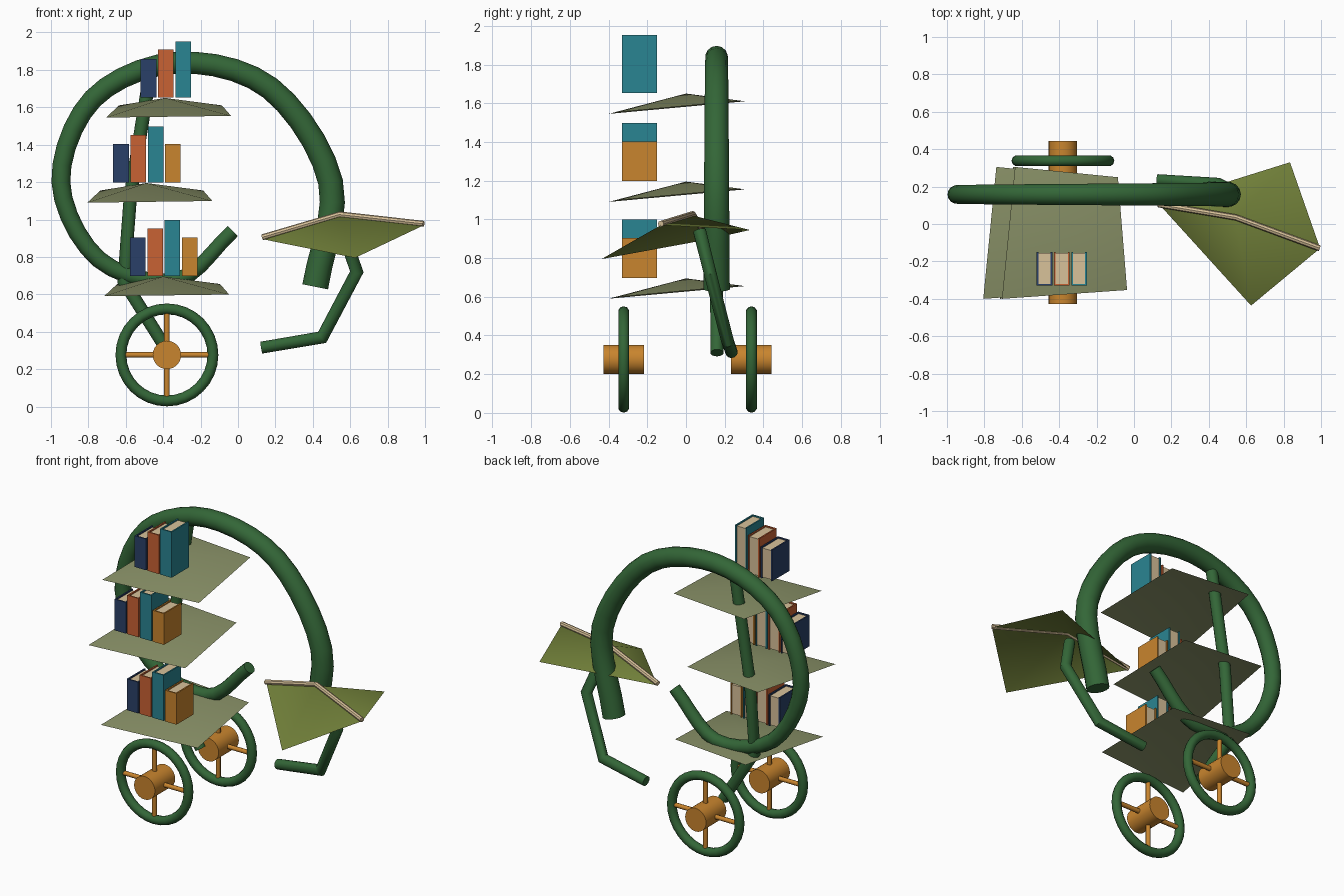
import bpy, bmesh, math
from mathutils import Vector, Matrix

if "Cube" in bpy.data.objects:
    bpy.data.objects.remove(bpy.data.objects["Cube"])


def material(name, hex_code):
    def lin(i):
        c = int(hex_code[i:i + 2], 16) / 255
        return c / 12.92 if c <= 0.04045 else ((c + 0.055) / 1.055) ** 2.4
    m = bpy.data.materials.new(name)
    m.diffuse_color = (lin(0), lin(2), lin(4), 1)
    m.use_nodes = True
    m.node_tree.nodes["Principled BSDF"].inputs["Base Color"].default_value = m.diffuse_color
    return m


GREEN = material("vine green", "336637")
SAGE = material("sage shelf", "8A9268")
OLIVE = material("olive leaf", "72813A")
CREAM = material("cream pages", "D9C29A")
NAVY = material("navy", "2A4068")
RUST = material("rust orange", "C96234")
TEAL = material("teal", "2A8592")
OCHRE = material("ochre", "C9852E")


def finish(name, bm, mats, smooth=True, angle=40):
    bmesh.ops.recalc_face_normals(bm, faces=bm.faces)
    me = bpy.data.meshes.new(name)
    bm.to_mesh(me)
    bm.free()
    for m in mats:
        me.materials.append(m)
    ob = bpy.data.objects.new(name, me)
    bpy.context.collection.objects.link(ob)
    if smooth:
        bpy.ops.object.select_all(action='DESELECT')
        ob.select_set(True)
        bpy.context.view_layer.objects.active = ob
        bpy.ops.object.shade_smooth_by_angle(angle=math.radians(angle))
    return ob


def tube(name, pts, r0, r1, mat, sides=14):
    """Mitred tube along a path bending mostly in the xz plane."""
    pts = [Vector(p) for p in pts]
    bm, rings = bmesh.new(), []
    for i, p in enumerate(pts):
        a = (p - pts[i - 1]).normalized() if i else (pts[1] - p).normalized()
        b = (pts[i + 1] - p).normalized() if i < len(pts) - 1 else a
        t = (a + b).normalized()
        miter = 1 / max(0.5, t.dot(a))
        n = t.cross(Vector((0, 1, 0))).normalized()
        s = n.cross(t)
        r = r0 + (r1 - r0) * i / (len(pts) - 1)
        rings.append([bm.verts.new(p + n * (r * miter * math.cos(k * math.tau / sides))
                                   + s * (r * math.sin(k * math.tau / sides)))
                      for k in range(sides)])
    for q, w in zip(rings, rings[1:]):
        for k in range(sides):
            j = (k + 1) % sides
            bm.faces.new((q[k], q[j], w[j], w[k]))
    bm.faces.new(rings[0])
    bm.faces.new(rings[-1])
    return finish(name, bm, [mat])


def box(bm, lo, hi, mi=0):
    lo, hi = Vector(lo), Vector(hi)
    d = hi - lo
    mat = Matrix.Translation((lo + hi) / 2) @ Matrix.Diagonal((d.x, d.y, d.z, 1))
    vs = bmesh.ops.create_cube(bm, size=1, matrix=mat)["verts"]
    for f in {f for v in vs for f in v.link_faces}:
        f.material_index = mi


def sheet(name, peak, corners, mat):
    """Thin leaf folded around a raised middle point."""
    bm = bmesh.new()
    c = bm.verts.new(peak)
    vs = [bm.verts.new(p) for p in corners]
    for i in range(4):
        bm.faces.new((c, vs[i], vs[(i + 1) % 4]))
    ob = finish(name, bm, [mat])
    if ob.data.polygons[0].normal.z < 0:
        ob.data.flip_normals()
    return ob


# spiral vine: radius by angle about its centre, smoothed
keys = [(-37, .93), (0, .825), (45, .71), (90, .638), (135, .63), (180, .617),
        (225, .585), (270, .525), (319, .40)]
knots = [Vector((-.33 + r * math.cos(math.radians(a)), .158, 1.2 + r * math.sin(math.radians(a))))
         for a, r in keys]
ext = [2 * knots[0] - knots[1]] + knots + [2 * knots[-1] - knots[-2]]
path = []
for i in range(1, len(ext) - 2):
    p0, p1, p2, p3 = ext[i - 1:i + 3]
    for k in range(5):
        t = k / 5
        path.append(0.5 * (2 * p1 + (p2 - p0) * t + (2 * p0 - 5 * p1 + 4 * p2 - p3) * t * t
                           + (3 * p1 - p0 - 3 * p2 + p3) * t ** 3))
path.append(knots[-1])
tube("spiral_vine", path, .07, .038, GREEN)

# stem down to the axle, and the hooked branch
tube("stem", [(-.47, .158, 1.78), (-.575, .158, 1.13), (-.61, .158, .67), (-.385, .16, .31)],
     .036, .034, GREEN)
tube("hooked_branch", [(.56, .07, .94), (.635, .125, .72), (.45, .215, .37), (.125, .235, .315)],
     .034, .032, GREEN)

# side leaf with its midrib
sheet("side_leaf", (.545, .035, 1.02),
      [(.13, .11, .895), (.626, -.436, .795), (.995, -.13, .97), (.834, .33, .945)], OLIVE)
tube("leaf_midrib", [(.13, .105, .905), (.545, .035, 1.027), (.992, -.13, .977)], .016, .016, CREAM, 8)

# shelves and books
W, PITCH, T = .083, .0925, .009
covers = [NAVY, RUST, TEAL, OCHRE]
heights = [.205, .255, .30, .205]
for label, cx, z, bx, count in (("top", -.39, 1.65, -.52, 3), ("middle", -.49, 1.195, -.667, 4),
                                ("bottom", -.40, .695, -.577, 4)):
    sheet(label + "_shelf", (cx, 0, z),
          [(cx - .316, -.40, z - .105), (cx + .353, -.353, z - .096),
           (cx + .304, .25, z - .04), (cx - .246, .305, z - .04)], SAGE)
    for i in range(count):
        x, h, b = bx + i * PITCH, heights[i], z + .003
        bm = bmesh.new()
        box(bm, (x, -.33, b), (x + W, -.33 + T, b + h))
        box(bm, (x, -.33 + T, b), (x + T, -.15, b + h))
        box(bm, (x + W - T, -.33 + T, b), (x + W, -.15, b + h))
        box(bm, (x + T, -.33 + T, b + .006), (x + W - T, -.156, b + h - .008), 1)
        finish("%s_book_%d" % (label, i + 1), bm, [covers[i], CREAM], smooth=False)

# wheels
for side, y in (("front", -.322), ("back", .338)):
    c = Vector((-.38, y, .276))
    bpy.ops.mesh.primitive_torus_add(location=c, rotation=(math.pi / 2, 0, 0), major_segments=32,
                                     minor_segments=10, major_radius=.246, minor_radius=.029)
    rim = bpy.context.object
    rim.name = side + "_wheel_rim"
    rim.data.materials.append(GREEN)
    bpy.ops.object.shade_smooth_by_angle(angle=math.radians(50))
    bm = bmesh.new()
    turn = Matrix.Rotation(math.pi / 2, 4, 'X')
    bmesh.ops.create_cone(bm, cap_ends=True, segments=24, radius1=.076, radius2=.076, depth=.21,
                          matrix=Matrix.Translation(c) @ turn)
    for k in range(4):
        m = Matrix.Translation(c) @ Matrix.Rotation(k * math.pi / 2, 4, 'Y') @ Matrix.Translation((0, 0, .145))
        bmesh.ops.create_cone(bm, cap_ends=True, segments=8, radius1=.015, radius2=.015, depth=.19, matrix=m)
    finish(side + "_hub_and_spokes", bm, [OCHRE], angle=50)
